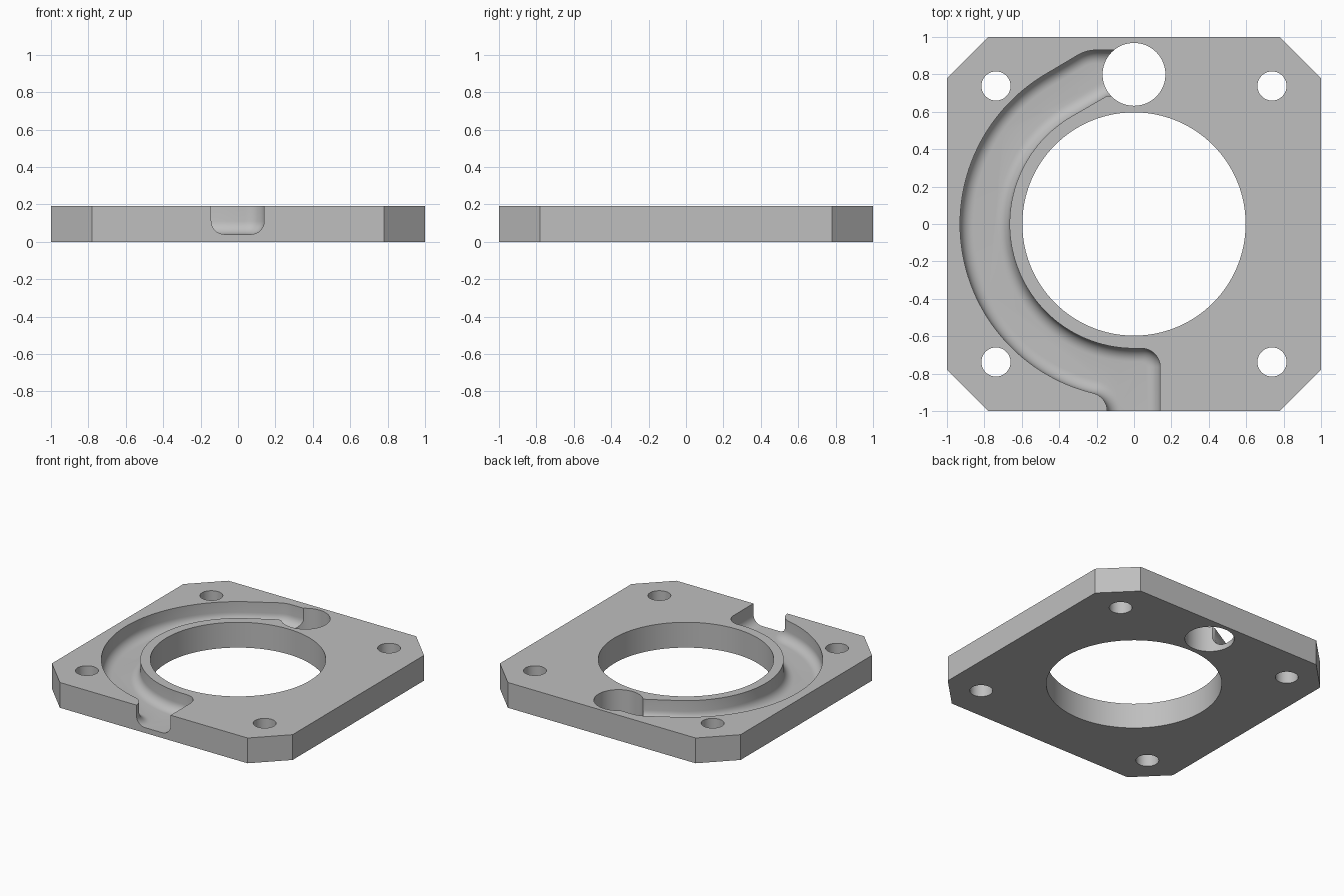
import bpy, bmesh
from math import cos, sin, pi, radians, degrees, atan2, hypot
from mathutils import Vector

cube = bpy.data.objects.get("Cube")
if cube:
    bpy.data.objects.remove(cube, do_unlink=True)

THICK, FLOOR, FILLET = 0.19, 0.04, 0.07

grey = bpy.data.materials.new("machined_grey")
grey.use_nodes = True
grey.diffuse_color = (0.52, 0.52, 0.52, 1)
grey.node_tree.nodes["Principled BSDF"].inputs["Base Color"].default_value = grey.diffuse_color


def arc(cx, cy, r, start, end, steps):
    """Points on an arc, angles in degrees."""
    angles = [radians(start + (end - start) * i / steps) for i in range(steps + 1)]
    return [(cx + r * cos(a), cy + r * sin(a)) for a in angles]


def inset(points, d):
    """Move every side of a counter-clockwise outline inward by d."""
    pts = [Vector(p) for p in points]
    out = []
    for i, p in enumerate(pts):
        a = (p - pts[i - 1]).normalized()
        b = (pts[(i + 1) % len(pts)] - p).normalized()
        na, nb = Vector((-a.y, a.x)), Vector((-b.y, b.x))
        out.append(p + (na + nb) * d / (1 + na.dot(nb)))
    return out


def solid(name, layers):
    """Closed solid through a stack of (outline, height) layers, bottom first."""
    bm = bmesh.new()
    rings = [[bm.verts.new((x, y, z)) for x, y in pts] for pts, z in layers]
    n = len(rings[0])
    bm.faces.new(rings[0][::-1])
    bm.faces.new(rings[-1])
    for low, high in zip(rings, rings[1:]):
        for i in range(n):
            j = (i + 1) % n
            bm.faces.new((low[i], low[j], high[j], high[i]))
    mesh = bpy.data.meshes.new(name)
    bm.to_mesh(mesh)
    bm.free()
    mesh.materials.append(grey)
    obj = bpy.data.objects.new(name, mesh)
    bpy.context.collection.objects.link(obj)
    return obj


def cut(target, cutter):
    """Subtract the cutter and discard it."""
    cutter.hide_render = True
    mod = target.modifiers.new("cut", 'BOOLEAN')
    mod.operation, mod.solver, mod.object = 'DIFFERENCE', 'EXACT', cutter
    bpy.context.view_layer.objects.active = target
    bpy.ops.object.modifier_apply(modifier=mod.name)
    bpy.data.objects.remove(cutter, do_unlink=True)


# Square plate with chamfered corners
c = 0.78
outline = [(1, -c), (1, c), (c, 1), (-c, 1), (-1, c), (-1, -c), (-c, -1), (c, -1)]
plate = solid("flange_plate", [(outline, 0), (outline, THICK)])

# Curved channel: outer wall, front outlet, then inner wall
outer_r, inner_r, bend = 0.93, 0.665, 0.1
bx = -0.243
by = -((outer_r + bend) ** 2 - bx ** 2) ** 0.5
turn = degrees(atan2(-by, -bx))
channel = [(0, outer_r)]
channel += arc(-0.2, outer_r - 0.2, 0.2, 90, 120, 10)
channel += arc(0, 0, outer_r, 120, 180 + turn, 72)
channel += arc(bx, by, bend, turn, 0, 14)[1:]
channel += [(bx + bend, -1.2), (0.14, -1.2)]
channel += arc(0.04, -inner_r - bend, bend, 0, 90, 14)
channel += arc(0, 0, inner_r, 270, 120, 72)
channel += [(-0.144, 0.685), (0, 0.685)]

# Rounded channel floor
layers = []
for i in range(8, -1, -1):
    t = i / 8 * pi / 2
    layers.append((inset(channel, FILLET * (1 - cos(t))), FLOOR + FILLET * (1 - sin(t))))
layers.append((channel, THICK + 0.1))
cut(plate, solid("channel_cutter", layers))

# Central bore, inlet port and four bolt holes
holes = [(0, 0, 0.597, 128), (0, 0.8, 0.168, 64)]
holes += [(sx * 0.738, sy * 0.738, 0.078, 40) for sx in (-1, 1) for sy in (-1, 1)]
for x, y, r, sides in holes:
    ring = arc(x, y, r, 0, 360, sides)[:-1]
    cut(plate, solid("hole_cutter", [(ring, -0.1), (ring, THICK + 0.2)]))

# Smooth walls with crisp edges
bpy.ops.object.select_all(action='DESELECT')
plate.select_set(True)
bpy.context.view_layer.objects.active = plate
bpy.ops.object.shade_smooth_by_angle(angle=radians(30))
